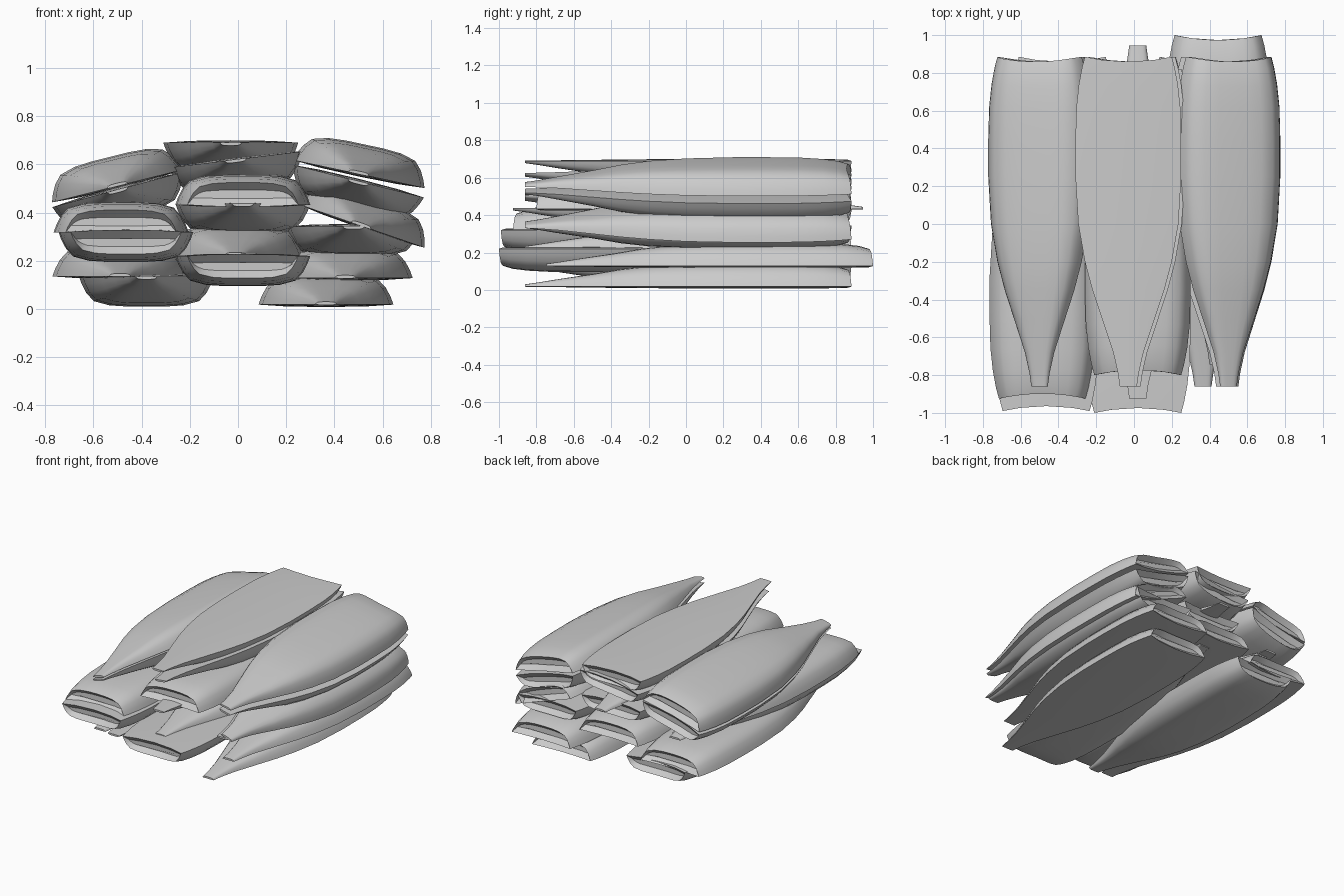
import bpy, bmesh
from math import radians
from mathutils import Matrix

cube = bpy.data.objects.get("Cube")
if cube:
    bpy.data.objects.remove(cube, do_unlink=True)

grey = bpy.data.materials.new("sack_grey")
grey.use_nodes = True
colour = (0.6, 0.6, 0.6, 1)
grey.diffuse_color = colour
grey.node_tree.nodes["Principled BSDF"].inputs["Base Color"].default_value = colour

# Sack outline: position along length, half width, dome height
STATIONS = [(-.86, .045, .012), (-.79, .055, .022), (-.68, .08, .04), (-.5, .14, .067),
            (-.35, .19, .093), (-.2, .23, .11), (0, .265, .12), (.25, .28, .125),
            (.45, .28, .125), (.62, .275, .123), (.74, .262, .117), (.83, .245, .107), (.885, .23, .092)]
# Half cross-section of the dome: width fraction, height fraction
DOME = [(1, 0), (.96, .25), (.89, .55), (.78, .82), (.55, .96), (.28, 1)]
SECTION = DOME + [(0, 1)] + [(-w, h) for w, h in reversed(DOME)]
SECTION += [(-.6, -.06), (0, -.08), (.6, -.06)]


def sack(name, x, z, tilt=0, up=True, end=.885, tail_front=True):
    """Flat on one side and domed on the other, with a narrow neck and a wide mouth."""
    bm = bmesh.new()
    rings = []
    for y, half, height in STATIONS:
        dip = .026 * max(0, (y - .62) / .265)
        rings.append([bm.verts.new((w * half, y - dip * (1 - w * w), h * height))
                      for w, h in SECTION])
    count = len(SECTION)
    for a, b in zip(rings, rings[1:]):
        for i in range(count):
            j = (i + 1) % count
            bm.faces.new((a[i], a[j], b[j], b[i]))
    # Closed neck and recessed wide end
    bm.faces.new(rings[0])
    wide = rings[-1]
    inner = [bm.verts.new((v.co.x * .9, v.co.y - .035, .045 + (v.co.z - .045) * .35)) for v in wide]
    for i in range(count):
        j = (i + 1) % count
        bm.faces.new((wide[i], wide[j], inner[j], inner[i]))
    bm.faces.new(inner)
    # Place the sack in the pile
    shift = end - .885 if tail_front else end + .885
    place = Matrix.Translation((x, shift, z)) @ Matrix.Rotation(radians(tilt), 4, 'Y')
    size = Matrix.Diagonal((1, 1 if tail_front else -1, 1 if up else -1, 1))
    bmesh.ops.transform(bm, matrix=place @ size, verts=bm.verts)
    bmesh.ops.recalc_face_normals(bm, faces=bm.faces)
    mesh = bpy.data.meshes.new(name)
    bm.to_mesh(mesh)
    bm.free()
    mesh.materials.append(grey)
    obj = bpy.data.objects.new(name, mesh)
    bpy.context.collection.objects.link(obj)
    bpy.ops.object.select_all(action='DESELECT')
    obj.select_set(True)
    bpy.context.view_layer.objects.active = obj
    bpy.ops.object.shade_smooth_by_angle(angle=radians(40))


# Right column, bottom to top
sack("right_sack_1", -.38, .135, up=False)
sack("right_sack_2", -.49, .135)
sack("right_sack_3", -.465, .32, up=False, end=-.99, tail_front=False)
sack("right_sack_4", -.485, .318, end=-.925, tail_front=False)
sack("right_sack_5", -.5, .495, tilt=-15, up=False)
sack("right_sack_6", -.5, .51, tilt=-14)

# Middle column
sack("middle_sack_1", .02, .22, up=False, end=-1, tail_front=False)
sack("middle_sack_2", -.01, .222)
sack("middle_sack_3", .02, .437, up=False, end=.82)
sack("middle_sack_4", .02, .432, end=-.8, tail_front=False)
sack("middle_sack_5", -.01, .62, tilt=-7, up=False)
sack("middle_sack_6", -.03, .69, up=False)

# Left column
sack("left_sack_1", .365, .018)
sack("left_sack_2", .445, .128, end=1)
sack("left_sack_3", .48, .343, up=False)
sack("left_sack_4", .51, .345, tilt=19)
sack("left_sack_5", .5, .53, tilt=14, up=False)
sack("left_sack_6", .5, .56, tilt=12)
